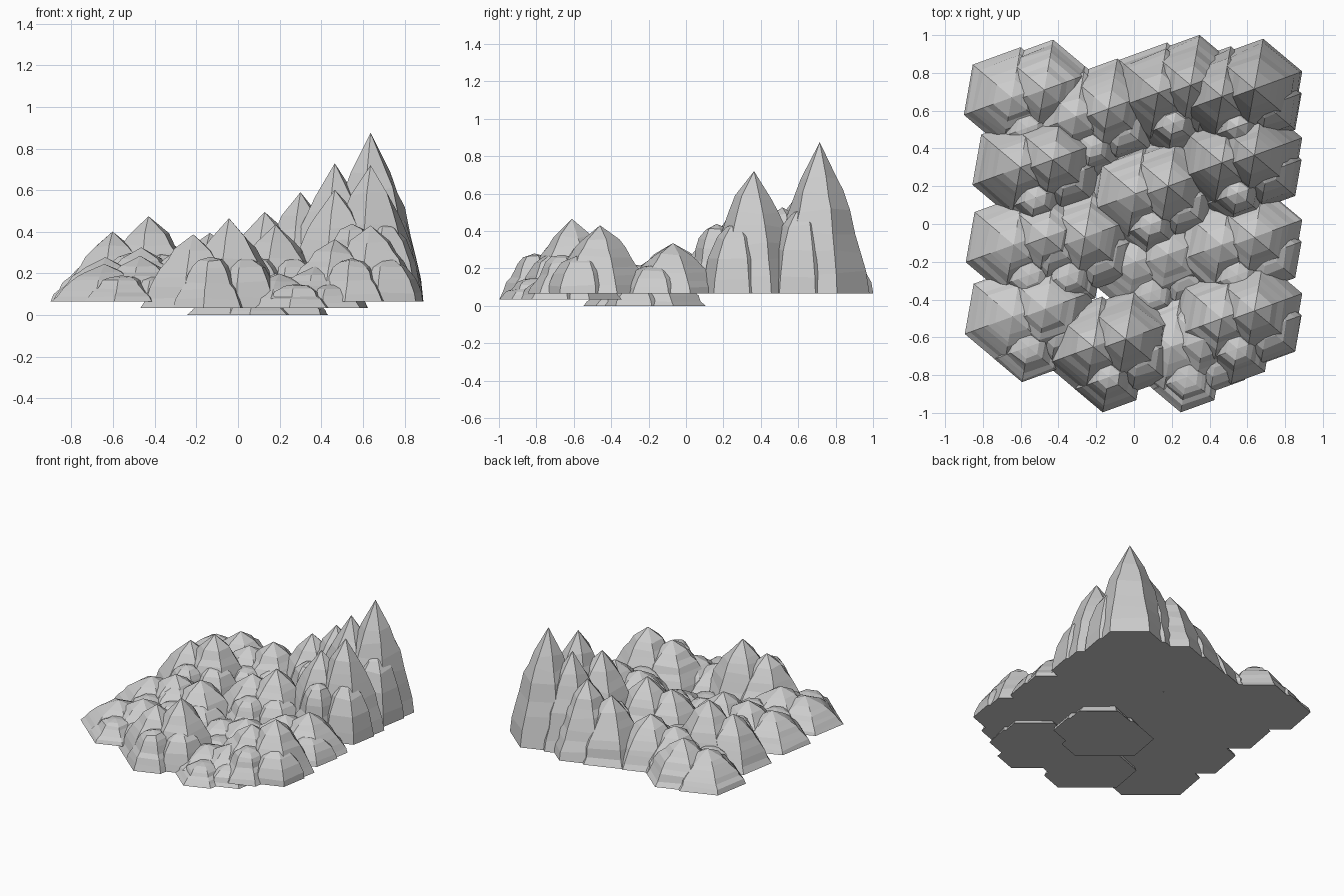
import bpy, bmesh, math, random

if "Cube" in bpy.data.objects:
    bpy.data.objects.remove(bpy.data.objects["Cube"])

random.seed(4)
SIDES = 6
PHASE = math.radians(20)

# profiles: (radius fraction, height fraction), last point is the tip
PEAK = [(1, 0), (0.92, 0.13), (0.84, 0.27), (0.74, 0.40), (0.62, 0.55),
        (0.50, 0.66), (0.37, 0.78), (0, 1)]
HILL = [(1, 0), (0.90, 0.18), (0.78, 0.36), (0.66, 0.48), (0.58, 0.66),
        (0.49, 0.80), (0.32, 0.93), (0, 1)]
SHOULDER = [(1, 0), (0.93, 0.2), (0.80, 0.5), (0.58, 0.78), (0.32, 0.92), (0, 1)]


def add_cone(bm, cx, cy, base, radius, height, profile):
    """Six-sided stepped cone with slightly broken ledges."""
    rings = []
    for i, (rf, hf) in enumerate(profile[:-1]):
        ring = []
        for k in range(SIDES):
            a = PHASE + k * math.tau / SIDES
            j = 1 if i == 0 else random.uniform(0.95, 1.05)
            dz = 0 if i == 0 else random.uniform(-0.025, 0.025)
            r = radius * rf * j
            ring.append(bm.verts.new((cx + r * math.cos(a), cy + r * math.sin(a),
                                      base + height * (hf + dz))))
        rings.append(ring)
    tip = bm.verts.new((cx, cy, base + height))
    bm.faces.new(list(reversed(rings[0])))
    for lo, hi in zip(rings, rings[1:]):
        for k in range(SIDES):
            n = (k + 1) % SIDES
            bm.faces.new((lo[k], lo[n], hi[n], hi[k]))
    for k in range(SIDES):
        bm.faces.new((rings[-1][k], rings[-1][(k + 1) % SIDES], tip))


def mountain(name, x, y, base, h):
    """Main peak, lower peak to its left, foothill in front, shoulder at front right."""
    bm = bmesh.new()
    add_cone(bm, x, y, base, 0.27, h, PEAK)
    add_cone(bm, x - 0.172, y - 0.04, base, 0.27, h * 0.82, PEAK)
    add_cone(bm, x - 0.09, y - 0.2, base, 0.19, h * 0.57, HILL)
    add_cone(bm, x + 0.067, y - 0.09, base, 0.195, h * 0.58, SHOULDER)
    me = bpy.data.meshes.new(name)
    bm.to_mesh(me)
    bm.free()
    bpy.context.collection.objects.link(bpy.data.objects.new(name, me))


# main peak x, y, base level, height
RANGE = [
    # back row
    (-0.475, 0.71, 0.065, 0.28), (-0.135, 0.61, 0.065, 0.33),
    (0.30, 0.735, 0.065, 0.525), (0.637, 0.715, 0.065, 0.81),
    # second row
    (-0.43, 0.34, 0.065, 0.41), (0.18, 0.20, 0.065, 0.37),
    (0.637, 0.364, 0.065, 0.655),
    # middle row
    (-0.465, -0.07, 0.065, 0.26), (-0.26, -0.07, 0.065, 0.27),
    (0.18, -0.16, 0.0, 0.20), (0.637, -0.07, 0.065, 0.27),
    # front row
    (-0.47, -0.45, 0.065, 0.22), (-0.043, -0.61, 0.035, 0.43),
    (0.37, -0.61, 0.035, 0.20), (0.637, -0.46, 0.065, 0.365),
]
for i, (x, y, b, h) in enumerate(RANGE):
    mountain(f"mountain_{i + 1:02d}", x, y, b, h)
